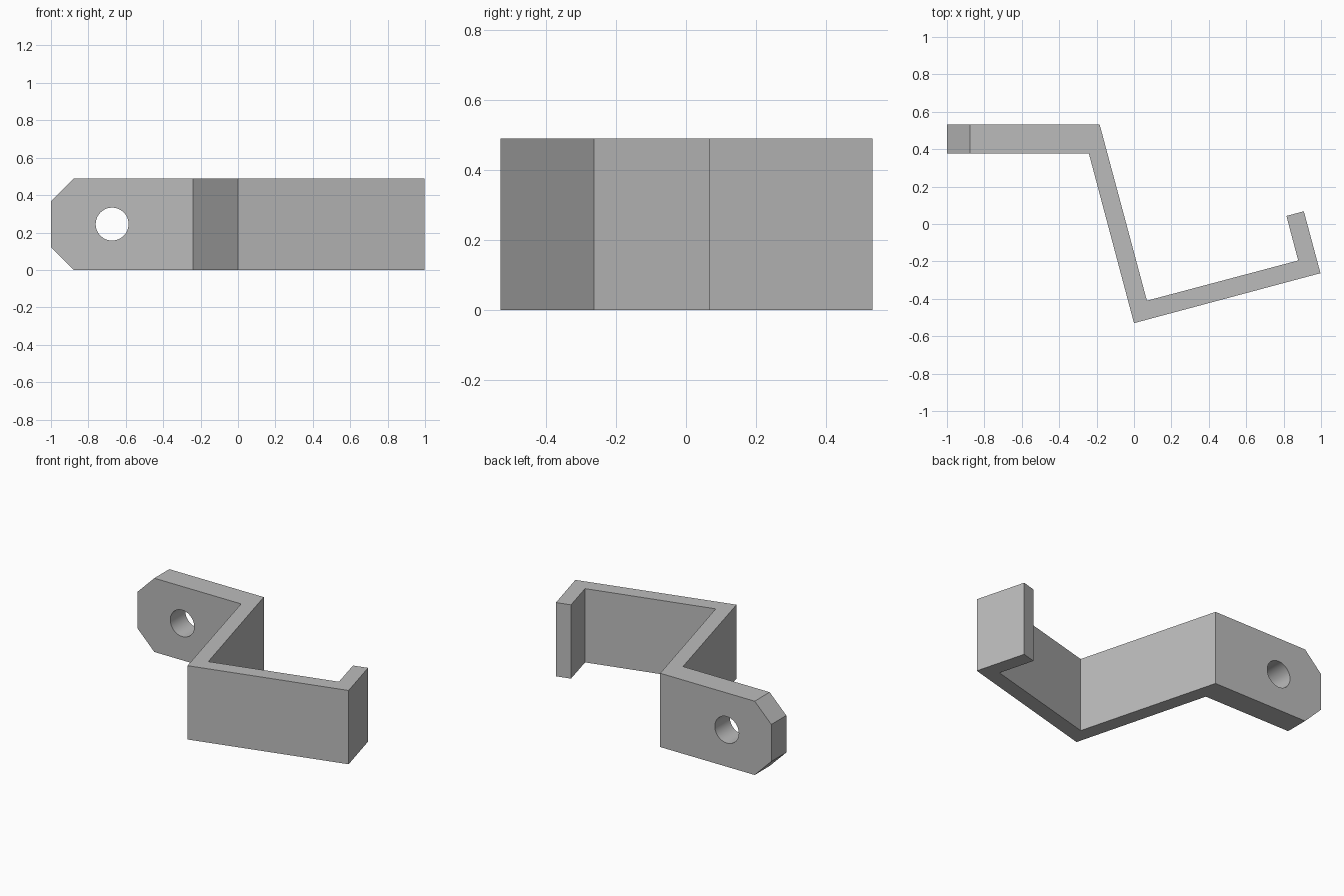
import bpy, bmesh
from mathutils import Matrix

cube = bpy.data.objects.get("Cube")
if cube:
    bpy.data.objects.remove(cube, do_unlink=True)

HEIGHT = 0.49
CHAMFER = 0.122

grey = bpy.data.materials.new("plain grey")
grey.use_nodes = True
colour = (0.5, 0.5, 0.5, 1)
grey.diffuse_color = colour
grey.node_tree.nodes["Principled BSDF"].inputs["Base Color"].default_value = colour


def add_object(name, bm):
    bmesh.ops.recalc_face_normals(bm, faces=bm.faces)
    mesh = bpy.data.meshes.new(name)
    bm.to_mesh(mesh)
    bm.free()
    obj = bpy.data.objects.new(name, mesh)
    bpy.context.collection.objects.link(obj)
    mesh.materials.append(grey)
    return obj


# Bent strip: plan outline raised to full height
outline = [(-1, 0.533), (-0.184, 0.533), (0.069, -0.41), (0.878, -0.195),
           (0.815, 0.043), (0.908, 0.068), (0.997, -0.263), (0, -0.53),
           (-0.241, 0.376), (-1, 0.376)]
bm = bmesh.new()
base = bm.faces.new([bm.verts.new((x, y, 0)) for x, y in outline])
raised = bmesh.ops.extrude_face_region(bm, geom=[base])["geom"]
bmesh.ops.translate(bm, vec=(0, 0, HEIGHT),
                    verts=[v for v in raised if isinstance(v, bmesh.types.BMVert)])

# Clipped corners at the end of the mounting tab
corners = [e for e in bm.edges
           if all(v.co.x < -0.99 for v in e.verts)
           and abs(e.verts[0].co.z - e.verts[1].co.z) < 0.01]
bmesh.ops.bevel(bm, geom=corners, offset=CHAMFER, segments=1, affect='EDGES')
bracket = add_object("bent_bracket", bm)

# Round screw hole through the tab
bm = bmesh.new()
bmesh.ops.create_cone(bm, cap_ends=True, segments=48, radius1=0.088, radius2=0.088,
                      depth=0.5, matrix=Matrix.Translation((-0.673, 0.45, HEIGHT / 2))
                      @ Matrix.Rotation(1.5707963, 4, 'X'))
cutter = add_object("hole_cutter", bm)
cutter.hide_render = True
hole = bracket.modifiers.new("screw hole", 'BOOLEAN')
hole.operation = 'DIFFERENCE'
hole.solver = 'EXACT'
hole.object = cutter

bpy.ops.object.select_all(action='DESELECT')
bracket.select_set(True)
bpy.context.view_layer.objects.active = bracket
bpy.ops.object.modifier_apply(modifier=hole.name)
bpy.data.objects.remove(cutter, do_unlink=True)
bpy.ops.object.shade_smooth_by_angle(angle=0.5)
